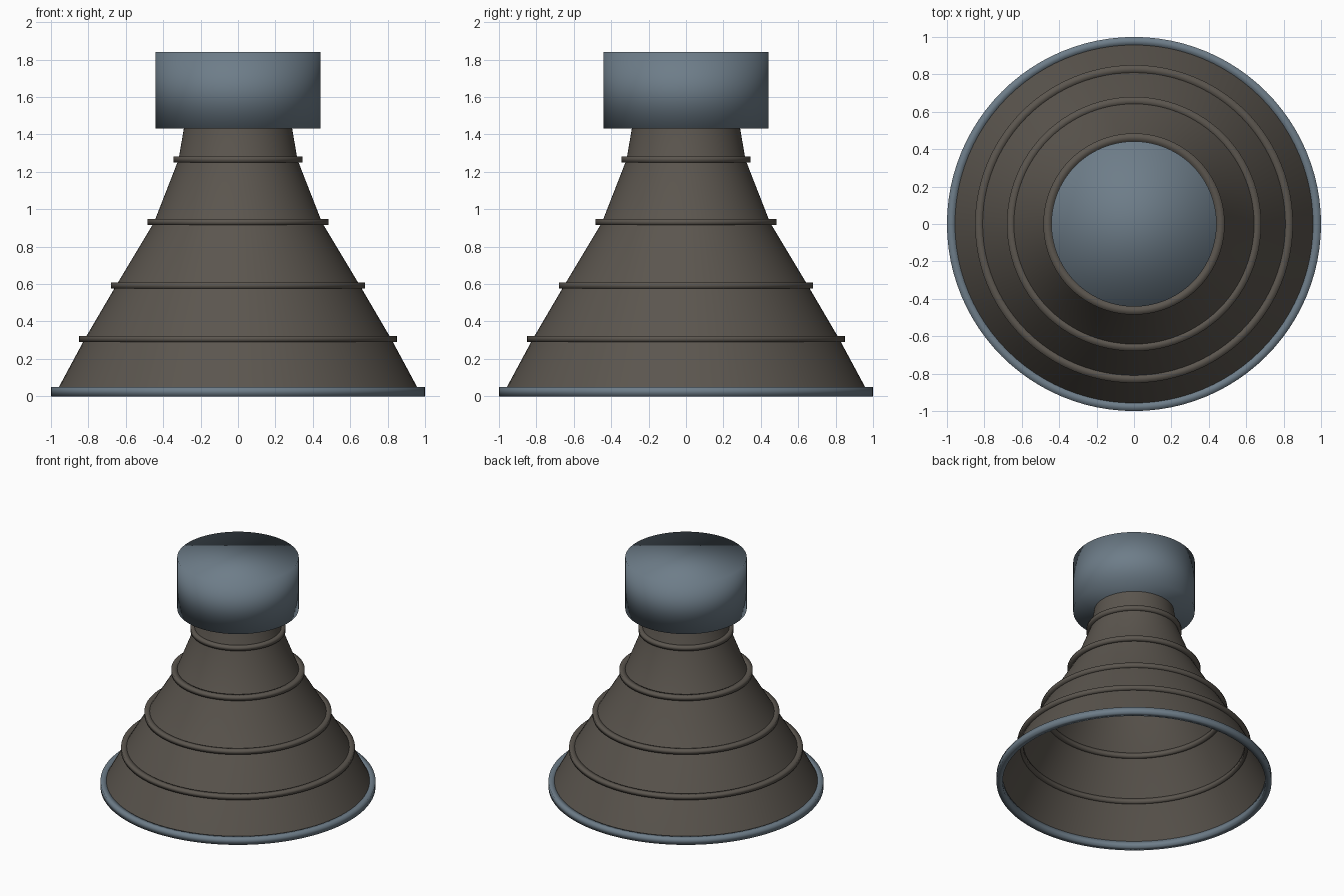
import bpy
import bmesh
import math

if "Cube" in bpy.data.objects:
    bpy.data.objects.remove(bpy.data.objects["Cube"], do_unlink=True)

SEGMENTS = 96


def make_material(name, colour):
    mat = bpy.data.materials.new(name)
    mat.use_nodes = True
    mat.diffuse_color = colour
    mat.node_tree.nodes["Principled BSDF"].inputs["Base Color"].default_value = colour
    return mat


def finish(name, bm, mat):
    """Turn a bmesh into a fully smooth-shaded object."""
    for face in bm.faces:
        face.smooth = True
    mesh = bpy.data.meshes.new(name)
    bm.to_mesh(mesh)
    bm.free()
    mesh.materials.append(mat)
    obj = bpy.data.objects.new(name, mesh)
    bpy.context.collection.objects.link(obj)
    return obj


def revolve(name, profile, mat, closed=False):
    """Spin a (radius, height) profile, listed upward on the outside, about z."""
    bm = bmesh.new()
    rings = []
    for radius, z in profile:
        angles = [2 * math.pi * i / SEGMENTS for i in range(SEGMENTS)]
        rings.append([bm.verts.new((radius * math.cos(a), radius * math.sin(a), z))
                      for a in angles])
    pairs = list(zip(rings, rings[1:]))
    if closed:
        pairs.append((rings[-1], rings[0]))
    for low, high in pairs:
        for i in range(SEGMENTS):
            j = (i + 1) % SEGMENTS
            bm.faces.new((low[i], low[j], high[j], high[i]))
    return finish(name, bm, mat)


def hoop(name, outer, bottom, height, mat, width=0.045):
    """Ring with a rectangular cross-section."""
    inner, top = outer - width, bottom + height
    return revolve(name, [(outer, bottom), (outer, top), (inner, top), (inner, bottom)],
                   mat, closed=True)


bell_brown = make_material("warm dark grey", (0.105, 0.092, 0.077, 1))
steel_blue = make_material("steel blue", (0.155, 0.205, 0.25, 1))

# Flared bell, a thin open shell
revolve("nozzle_bell",
        [(0.96, 0.045), (0.82, 0.305), (0.653, 0.59), (0.449, 0.93),
         (0.318, 1.265), (0.288, 1.44)], bell_brown)

# Stiffening hoops around the bell
for i, (radius, z) in enumerate([(0.85, 0.29), (0.68, 0.575), (0.485, 0.915), (0.345, 1.25)]):
    hoop(f"stiffening_hoop_{i + 1}", radius, z, 0.033, bell_brown)

# Exit rim at the base
hoop("exit_rim", 1.0, 0.0, 0.05, steel_blue)

# Solid drum on top
bm = bmesh.new()
bmesh.ops.create_cone(bm, cap_ends=True, segments=SEGMENTS, radius1=0.442,
                      radius2=0.442, depth=0.41)
bmesh.ops.translate(bm, verts=bm.verts, vec=(0, 0, 1.636))
finish("top_drum", bm, steel_blue)
